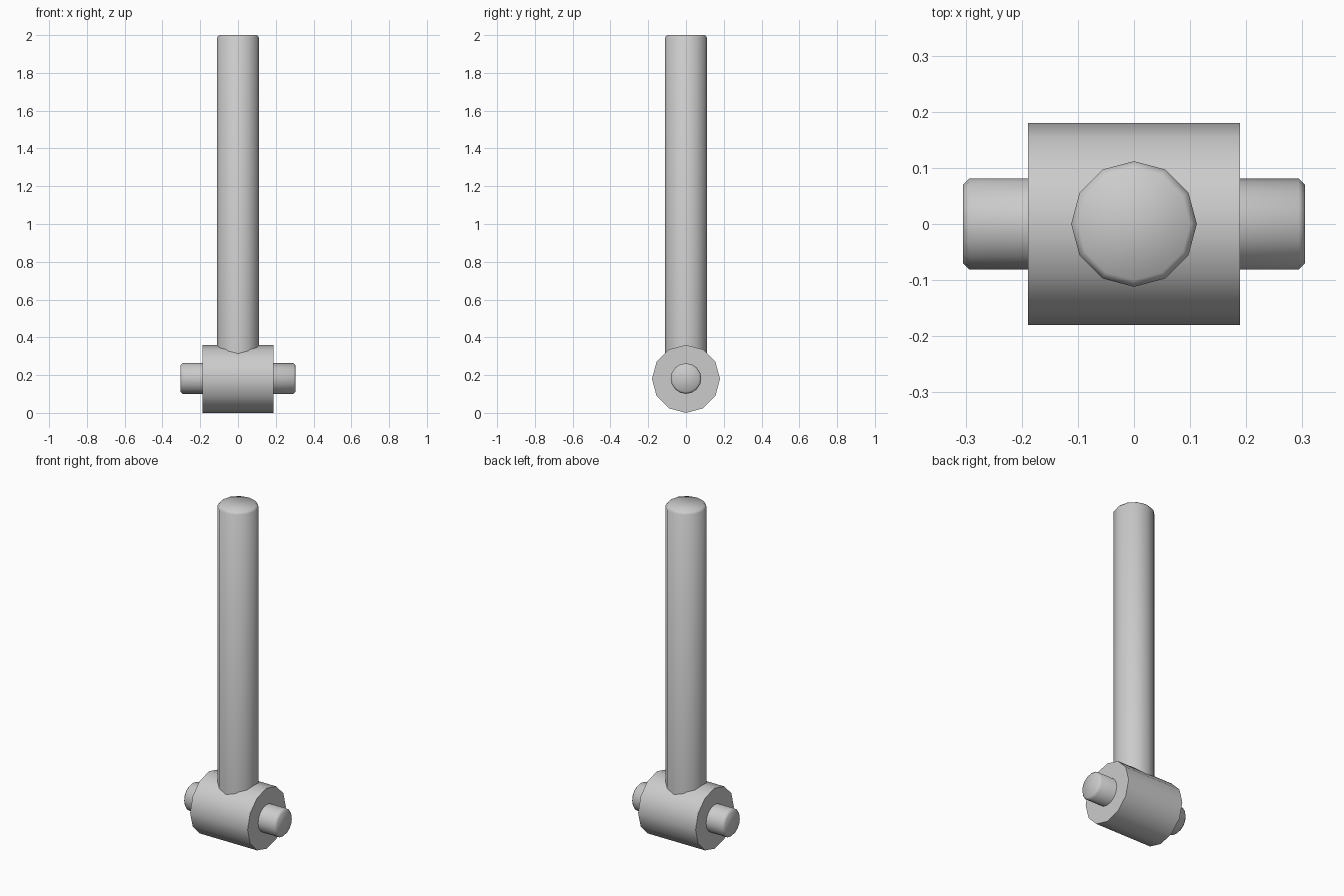
import bpy
import bmesh
from math import pi, sin, cos, radians
from mathutils import Matrix

if "Cube" in bpy.data.objects:
    bpy.data.objects.remove(bpy.data.objects["Cube"])


def lathe(name, profile, sides, matrix):
    """Closed solid of revolution around local z from (radius, height) rings."""
    bm = bmesh.new()
    rings = [[bm.verts.new((r * cos(2 * pi * i / sides), r * sin(2 * pi * i / sides), h))
              for i in range(sides)] for r, h in profile]
    for a, b in zip(rings, rings[1:]):
        for i in range(sides):
            j = (i + 1) % sides
            bm.faces.new((a[i], a[j], b[j], b[i]))
    bm.faces.new(rings[0][::-1])
    bm.faces.new(rings[-1])
    bm.transform(matrix)
    mesh = bpy.data.meshes.new(name)
    bm.to_mesh(mesh)
    bm.free()
    obj = bpy.data.objects.new(name, mesh)
    bpy.context.collection.objects.link(obj)
    bpy.ops.object.select_all(action='DESELECT')
    obj.select_set(True)
    bpy.context.view_layer.objects.active = obj
    # chamfers blend smoothly, square rims stay sharp
    bpy.ops.object.shade_smooth_by_angle(angle=radians(60))
    return obj


HUB_Z = 0.18
along_x = Matrix.Translation((0, 0, HUB_Z)) @ Matrix.Rotation(pi / 2, 4, 'Y')

# horizontal hub at the foot
lathe("hub", [(0.18, -0.189), (0.18, 0.189)], 12, along_x)

# axle pin through the hub, chamfered at both ends
pin_matrix = Matrix.Translation((0, 0, 0.002)) @ along_x
lathe("axle_pin", [(0.07, -0.305), (0.081, -0.294), (0.081, 0.294), (0.07, 0.305)], 16, pin_matrix)

# upright rod rising from the hub, chamfered at the top
lathe("rod", [(0.112, HUB_Z), (0.112, 1.986), (0.1, 2.0)], 12, Matrix.Identity(4))
